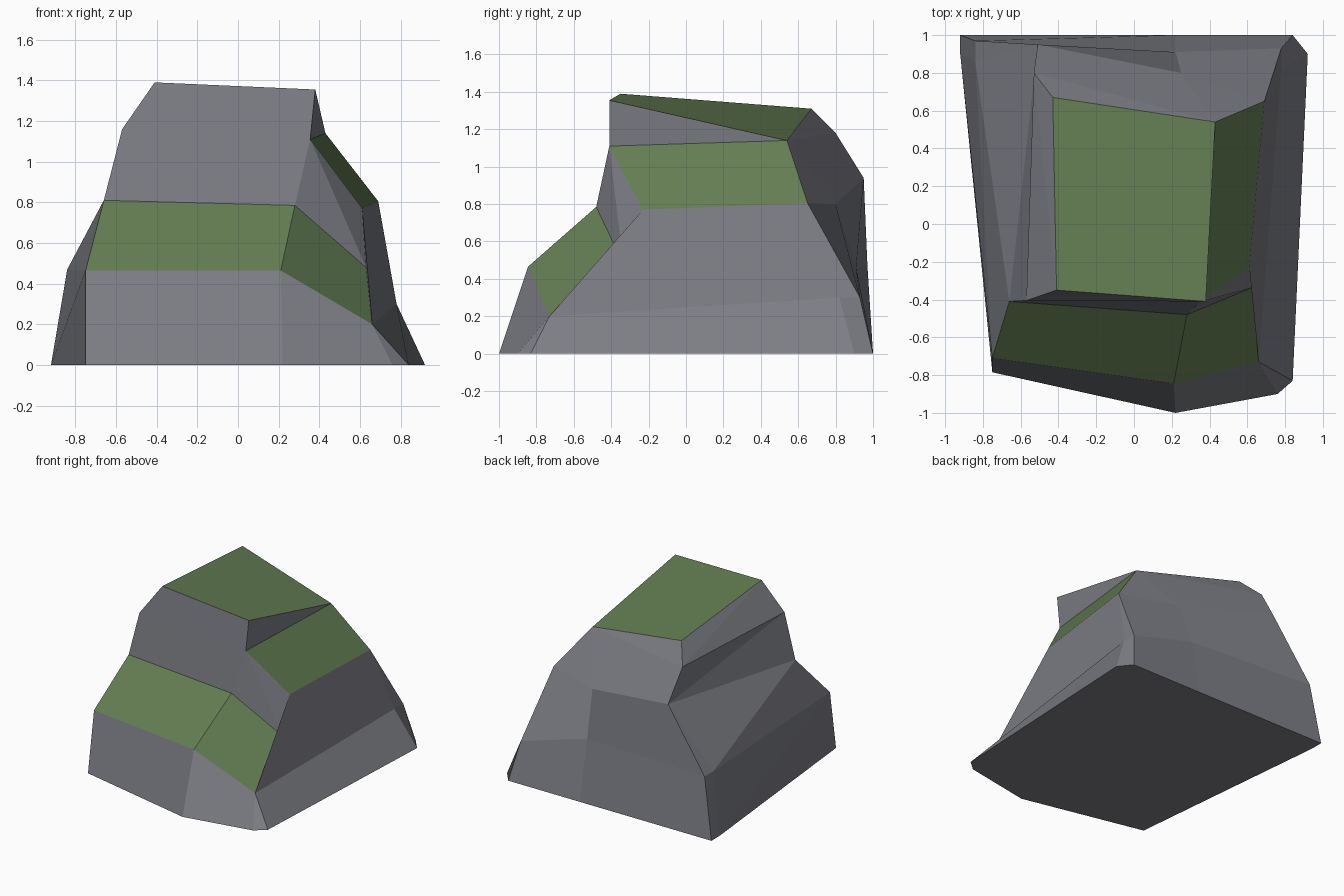
import bpy, bmesh

if "Cube" in bpy.data.objects:
    bpy.data.objects.remove(bpy.data.objects["Cube"])


def flat_material(name, color):
    mat = bpy.data.materials.new(name)
    mat.diffuse_color = (*color, 1.0)
    mat.use_nodes = True
    mat.node_tree.nodes["Principled BSDF"].inputs["Base Color"].default_value = mat.diffuse_color
    return mat


# Five contour rings from the ground to the crown, nine columns each.
# Repeated points pinch a column, forming the ledges and wedges.
ground = [(-.75, -.785, 0), (.22, -1, 0), (.76, -.9, 0), (.84, -.83, 0), (.92, .9, 0),
          (.84, 1, 0), (.22, 1, 0), (-.92, 1, 0), (-.92, .9, 0)]

toe = (.66, -.73, .2)
shoulder = [(-.75, -.71, .465), (.21, -.845, .465), toe, toe, (.78, .82, .3),
            (.78, .93, .3), (.22, .91, .46), (-.84, .97, .47), (-.84, .86, .47)]

flank, back_left = (.69, .65, .805), (-.51, .95, .94)
waist = [(-.66, -.41, .81), (.28, -.48, .785), (.63, -.335, .48), (.61, -.23, .77), flank,
         flank, (.25, .8, .8), back_left, back_left]

notch, crown_right, nape = (.355, -.41, 1.11), (.43, .54, 1.14), (-.53, .8, 1.18)
neck = [(-.57, -.405, 1.16), notch, notch, notch, crown_right,
        crown_right, crown_right, nape, nape]

crown_front, crown_back = (.38, -.41, 1.355), (-.43, .67, 1.31)
crown = [(-.41, -.35, 1.39), crown_front, crown_front, crown_front, crown_right,
         crown_right, crown_right, crown_back, crown_back]

rings = [ground, shoulder, waist, neck, crown]
MOSSY = {(1, 0), (1, 1), (2, 3)}      # (tier, column) of the mossy ledges
STONE, MOSS = 0, 1

bm = bmesh.new()
verts = {}


def add_face(points, material):
    """Make a face, dropping repeated corners; skip it if it collapses."""
    corners = [verts.setdefault(p, None) or verts.update({p: bm.verts.new(p)}) or verts[p]
               for p in dict.fromkeys(points)]
    if len(corners) > 2:
        bm.faces.new(corners).material_index = material


# Sides: loft each ring to the next
for tier, (low, high) in enumerate(zip(rings, rings[1:])):
    for col in range(9):
        nxt = (col + 1) % 9
        a, b, c, d = low[col], low[nxt], high[nxt], high[col]
        material = MOSS if (tier, col) in MOSSY else STONE
        if col == 8:                  # the twisted left side is creased
            add_face([a, b, c], material)
            add_face([a, c, d], material)
        else:
            add_face([a, b, c, d], material)

# Mossy crown and flat underside
add_face(crown, MOSS)
add_face(ground[::-1], STONE)
bmesh.ops.recalc_face_normals(bm, faces=bm.faces[:])

mesh = bpy.data.meshes.new("mossy_rock")
bm.to_mesh(mesh)
bm.free()
mesh.materials.append(flat_material("grey stone", (0.205, 0.21, 0.235)))
mesh.materials.append(flat_material("green moss", (0.125, 0.205, 0.085)))
rock = bpy.data.objects.new("mossy_rock", mesh)
bpy.context.collection.objects.link(rock)
